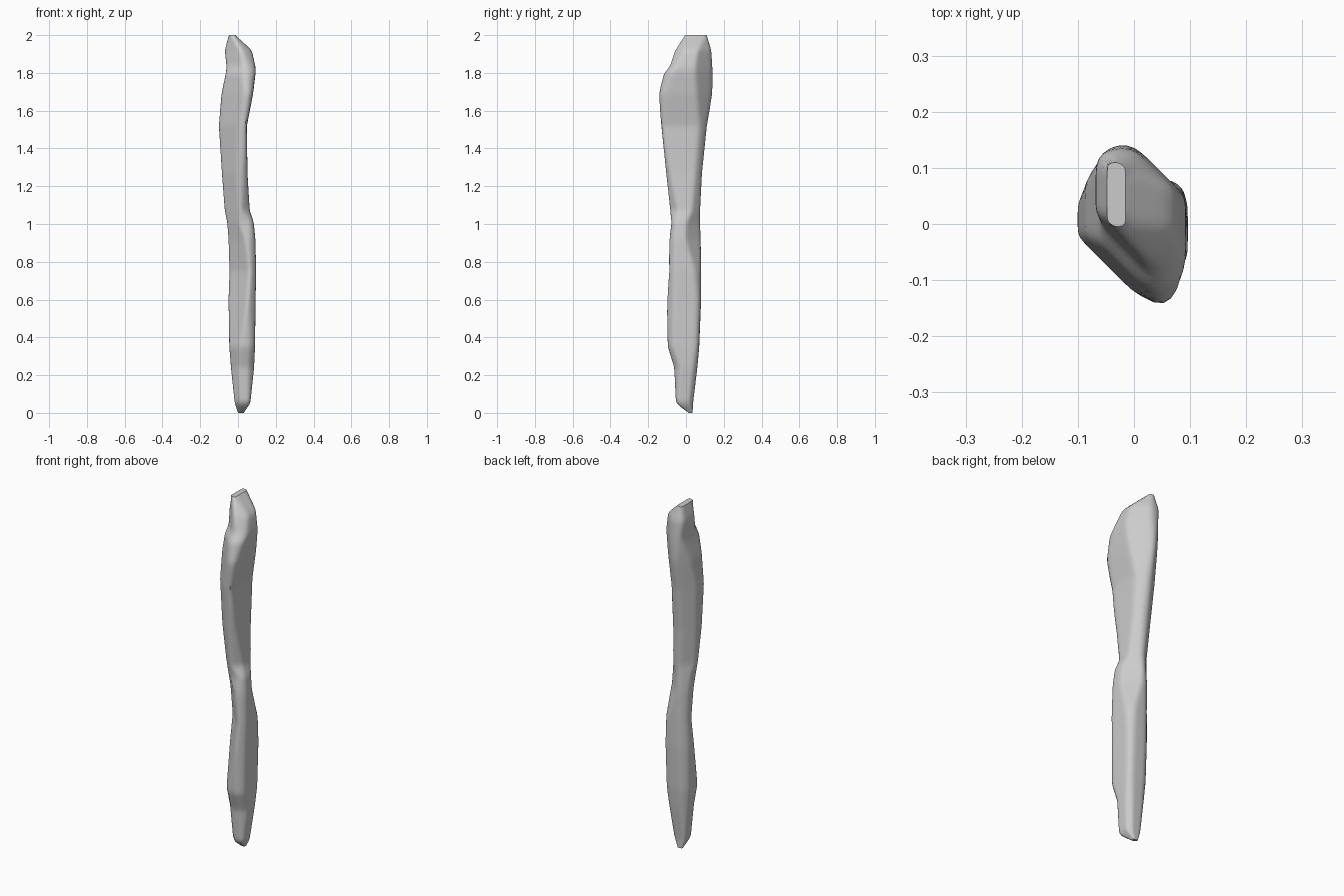
import bpy, bmesh, math

# Stone shard: each row is z, then extents along x, y and the two diagonals
# (min, max of x, y, (x+y)/sqrt2, (y-x)/sqrt2)
SECTIONS = [
    (0.00, 0.00, 0.03, 0.015, 0.035, 0.02, 0.045, -0.01, 0.02),
    (0.05, -0.017, 0.065, -0.053, 0.037, -0.027, 0.056, -0.075, 0.033),
    (0.24, -0.037, 0.085, -0.062, 0.06, -0.042, 0.085, -0.083, 0.05),
    (0.35, -0.046, 0.09, -0.096, 0.07, -0.062, 0.1, -0.112, 0.06),
    (0.60, -0.05, 0.093, -0.104, 0.08, -0.038, 0.107, -0.113, 0.067),
    (0.75, -0.045, 0.096, -0.096, 0.08, -0.023, 0.1, -0.113, 0.067),
    (0.92, -0.05, 0.092, -0.088, 0.078, -0.036, 0.064, -0.108, 0.067),
    (1.01, -0.057, 0.083, -0.076, 0.075, -0.05, 0.06, -0.098, 0.063),
    (1.07, -0.07, 0.062, -0.085, 0.075, -0.057, 0.066, -0.074, 0.06),
    (1.27, -0.085, 0.05, -0.106, 0.085, -0.077, 0.07, -0.093, 0.078),
    (1.52, -0.101, 0.047, -0.132, 0.112, -0.087, 0.082, -0.13, 0.102),
    (1.69, -0.087, 0.08, -0.15, 0.147, -0.078, 0.095, -0.145, 0.12),
    (1.80, -0.064, 0.093, -0.118, 0.142, -0.067, 0.1, -0.125, 0.13),
    (1.83, -0.06, 0.093, -0.088, 0.14, -0.045, 0.1, -0.105, 0.132),
    (1.92, -0.07, 0.073, -0.06, 0.134, -0.035, 0.095, -0.06, 0.13),
    (2.00, -0.048, -0.015, -0.005, 0.11, -0.03, 0.06, 0.01, 0.108),
]
R = math.sqrt(0.5)
NORMALS = [(-1, 0), (1, 0), (0, -1), (0, 1), (-R, -R), (R, R), (R, -R), (-R, R)]
SIDES, STEP, POWER = 64, 0.015, 18


def section_at(z):
    for a, b in zip(SECTIONS, SECTIONS[1:]):
        if z <= b[0] + 1e-6:
            t = (z - a[0]) / (b[0] - a[0])
            return [p + (q - p) * t for p, q in zip(a, b)][1:]
    return list(SECTIONS[-1][1:])


def ring(z):
    """Soft-cornered facet polygon bounded by the eight extents."""
    s = section_at(z)
    cx, cy = (s[0] + s[1]) / 2, (s[2] + s[3]) / 2
    planes = []
    for i, (nx, ny) in enumerate(NORMALS):
        limit = s[i] if i % 2 else -s[i]
        planes.append((nx, ny, max(limit - nx * cx - ny * cy, 0.004)))
    pts = []
    for k in range(SIDES):
        a = 2 * math.pi * k / SIDES
        dx, dy = math.cos(a), math.sin(a)
        total = sum(max(0, (dx * nx + dy * ny) / h) ** POWER for nx, ny, h in planes)
        r = total ** (-1 / POWER)
        pts.append((cx + r * dx, cy + r * dy, z))
    return pts


# Loft the rings into one closed body
bm = bmesh.new()
rows = round(2 / STEP)
rings = [[bm.verts.new(p) for p in ring(2 * j / rows)] for j in range(rows + 1)]
for low, high in zip(rings, rings[1:]):
    for k in range(SIDES):
        n = (k + 1) % SIDES
        bm.faces.new((low[k], low[n], high[n], high[k]))
bm.faces.new(rings[0][::-1])
bm.faces.new(rings[-1])

# Soften the body while keeping the end caps in place
ends = set(rings[0] + rings[-1])
for _ in range(2):
    bmesh.ops.smooth_vert(bm, verts=[v for v in bm.verts if v not in ends], factor=0.5,
                          use_axis_x=True, use_axis_y=True, use_axis_z=True)

mesh = bpy.data.meshes.new("stone_shard")
bm.to_mesh(mesh)
bm.free()
shard = bpy.data.objects.new("stone_shard", mesh)
bpy.context.collection.objects.link(shard)
bpy.context.view_layer.objects.active = shard
shard.select_set(True)
bpy.ops.object.shade_smooth_by_angle(angle=math.radians(40))
